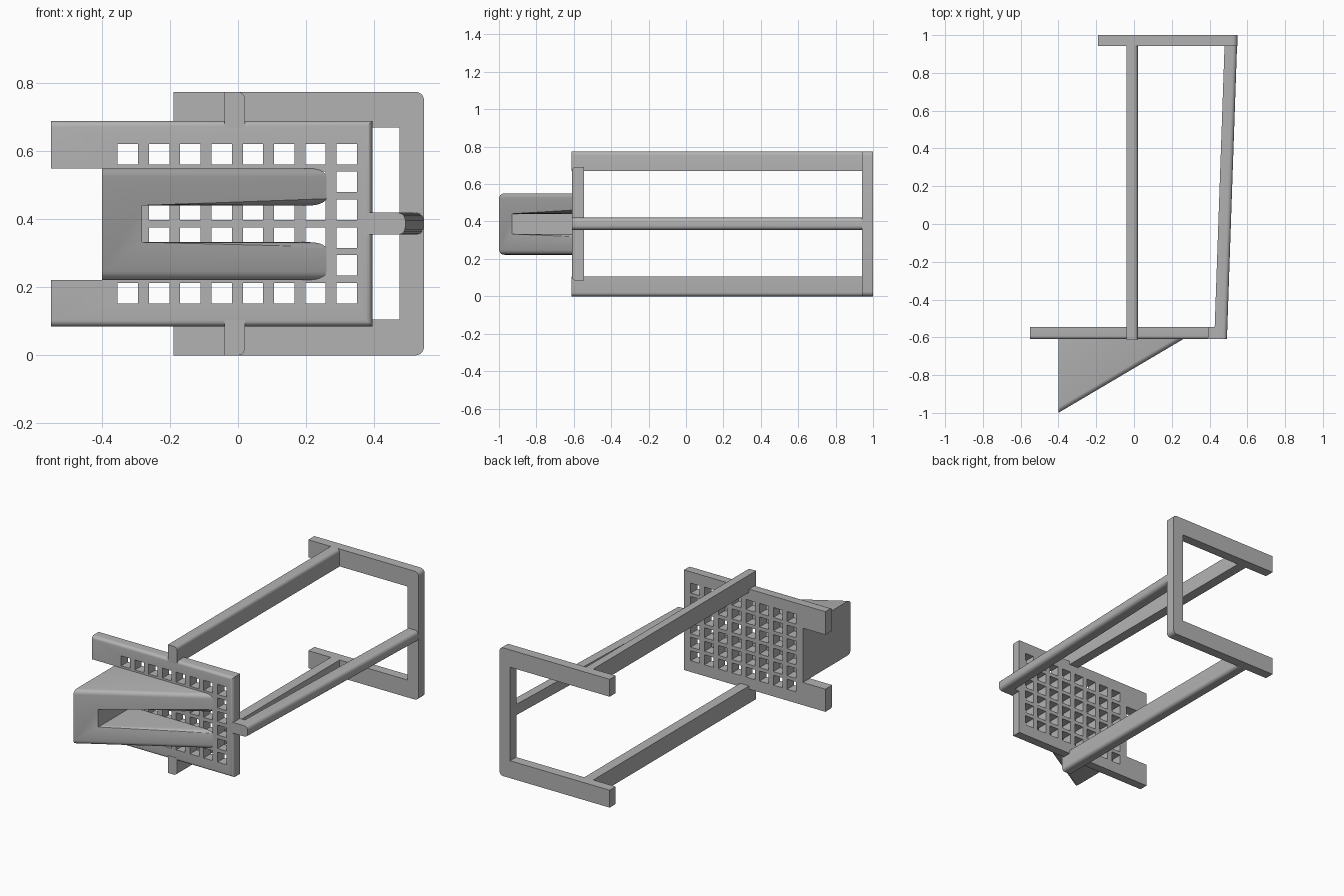
import bpy, bmesh
from math import radians
from mathutils import Vector

cube = bpy.data.objects.get("Cube")
if cube:
    bpy.data.objects.remove(cube, do_unlink=True)

grey = bpy.data.materials.new("plain grey")
grey.use_nodes = True
colour = (0.45, 0.45, 0.45, 1)
grey.diffuse_color = colour
grey.node_tree.nodes["Principled BSDF"].inputs["Base Color"].default_value = colour

FRONT, BACK = -0.61, -0.545      # depth of the front plate
MID, GAUGE = 0.3875, 0.065       # side bar centre height and thickness


def near(a, b):
    return abs(a - b) < 1e-4


def prism(points, axis, low, high):
    """Extrude an outline along y (points are x, z) or z (points are x, y)."""
    bm = bmesh.new()
    def place(p, d):
        return (p[0], d, p[1]) if axis == "y" else (p[0], p[1], d)
    ends = [[bm.verts.new(place(p, d)) for p in points] for d in (low, high)]
    for ring in ends:
        bm.faces.new(ring)
    n = len(points)
    for i in range(n):
        j = (i + 1) % n
        bm.faces.new((ends[0][i], ends[0][j], ends[1][j], ends[1][i]))
    bmesh.ops.recalc_face_normals(bm, faces=bm.faces)
    return bm


def rect(x0, x1, z0, z1):
    return [(x0, z0), (x1, z0), (x1, z1), (x0, z1)]


def round_edges(bm, rule, radius):
    edges = [e for e in bm.edges if rule(e.verts[0].co, e.verts[1].co)]
    bmesh.ops.bevel(bm, geom=edges, offset=radius, segments=5, profile=0.5,
                    affect='EDGES', clamp_overlap=False)


def make(name, bm):
    bmesh.ops.recalc_face_normals(bm, faces=bm.faces)
    mesh = bpy.data.meshes.new(name)
    bm.to_mesh(mesh)
    bm.free()
    mesh.materials.append(grey)
    ob = bpy.data.objects.new(name, mesh)
    bpy.context.collection.objects.link(ob)
    return ob


# Back frame: a C shape open on the right, with rounded outer corners
c_frame = [(-0.19, 0), (0.547, 0), (0.547, 0.775), (-0.19, 0.775),
           (-0.19, 0.67), (0.475, 0.67), (0.475, 0.105), (-0.19, 0.105)]
bm = prism(c_frame, "y", 0.942, 1)
round_edges(bm, lambda a, b: near(a.x, 0.547) and near(b.x, 0.547) and near(a.z, b.z), 0.025)
make("back_frame", bm)

# Upper and lower long bars, each with one rounded outer corner
for name, low, high, corner in (("upper_bar", 0.67, 0.775, 0.775),
                                ("lower_bar", 0, 0.105, 0)):
    bm = prism(rect(-0.04, 0.02, low, high), "y", FRONT - 0.002, 0.945)
    round_edges(bm, lambda a, b: near(a.x, 0.02) and near(b.x, 0.02)
                and near(a.z, corner) and near(b.z, corner), 0.02)
    make(name, bm)

# Slightly splayed side bar, rounded along its outer side
outline = [(0.425, FRONT), (0.492, FRONT), (0.546, 0.96), (0.48, 0.96)]
bm = prism(outline, "z", MID - GAUGE / 2, MID + GAUGE / 2)
round_edges(bm, lambda a, b: min(a.x, b.x) > 0.49 and max(a.x, b.x) > 0.54
            and abs(a.y - b.y) > 1, 0.022)
make("side_bar", bm)

# Tab joining the side bar to the plate
make("side_tab", prism(rect(0.38, 0.44, MID - GAUGE / 2, MID + GAUGE / 2), "y", FRONT, BACK))

# Front plate: notched on the right, rounded along its front rim
c_plate = [(-0.55, 0.085), (0.395, 0.085), (0.395, 0.69), (-0.55, 0.69),
           (-0.55, 0.55), (-0.4, 0.55), (-0.4, 0.222), (-0.55, 0.222)]
bm = prism(c_plate, "y", FRONT, BACK)


def plate_rim(a, b):
    if not (near(a.y, FRONT) and near(b.y, FRONT)):
        return False
    return (near(a.x, 0.395) and near(b.x, 0.395)
            or near(a.z, b.z) and (near(a.z, 0.085) or near(a.z, 0.69)))


round_edges(bm, plate_rim, 0.018)
plate = make("front_plate", bm)

# Square holes through the plate
cutter_bm = bmesh.new()
for col in range(8):
    for row in range(6):
        centre = Vector((-0.324 + col * 0.092, (FRONT + BACK) / 2, 0.183 + row * 0.0818))
        made = bmesh.ops.create_cube(cutter_bm, size=1)["verts"]
        for v in made:
            v.co = Vector((v.co.x * 0.06, v.co.y * 0.2, v.co.z * 0.06)) + centre
cutter = make("hole_cutter", cutter_bm)
cutter.hide_render = True
mod = plate.modifiers.new("holes", 'BOOLEAN')
mod.operation, mod.solver, mod.object = 'DIFFERENCE', 'EXACT', cutter
bpy.context.view_layer.update()
graph = bpy.context.evaluated_depsgraph_get()
cut_mesh = bpy.data.meshes.new_from_object(plate.evaluated_get(graph))
plate.modifiers.clear()
plate.data = cut_mesh
bpy.data.objects.remove(cutter, do_unlink=True)

# Forked wedge: a C shape with a sloping front, trimmed at the plate
c_wedge = [(-0.4, 0.222), (0.4, 0.222), (0.4, 0.333), (-0.283, 0.333),
           (-0.283, 0.441), (0.4, 0.441), (0.4, 0.55), (-0.4, 0.55)]
bm = prism(c_wedge, "y", -1, -0.4)
for v in bm.verts:
    if v.co.y < -0.9:
        v.co.y = FRONT + (v.co.x - 0.26) * 0.59
round_edges(bm, lambda a, b: max(a.y, b.y) < -0.45 and near(a.z, b.z)
            and abs(a.x - b.x) > 0.1, 0.025)
cut = bmesh.ops.bisect_plane(bm, geom=bm.verts[:] + bm.edges[:] + bm.faces[:],
                             plane_co=(0, FRONT, 0), plane_no=(0, 1, 0), clear_outer=True)
rim = [g for g in cut["geom_cut"] if isinstance(g, bmesh.types.BMEdge)]
bmesh.ops.contextual_create(bm, geom=rim)
make("forked_wedge", bm)

# Smooth the rounded edges, keep corners sharp
bpy.ops.object.select_all(action='DESELECT')
for ob in bpy.context.collection.objects:
    if ob.type == 'MESH' and ob.data.materials and ob.data.materials[0] == grey:
        ob.select_set(True)
        bpy.context.view_layer.objects.active = ob
bpy.ops.object.shade_smooth_by_angle(angle=radians(30))
